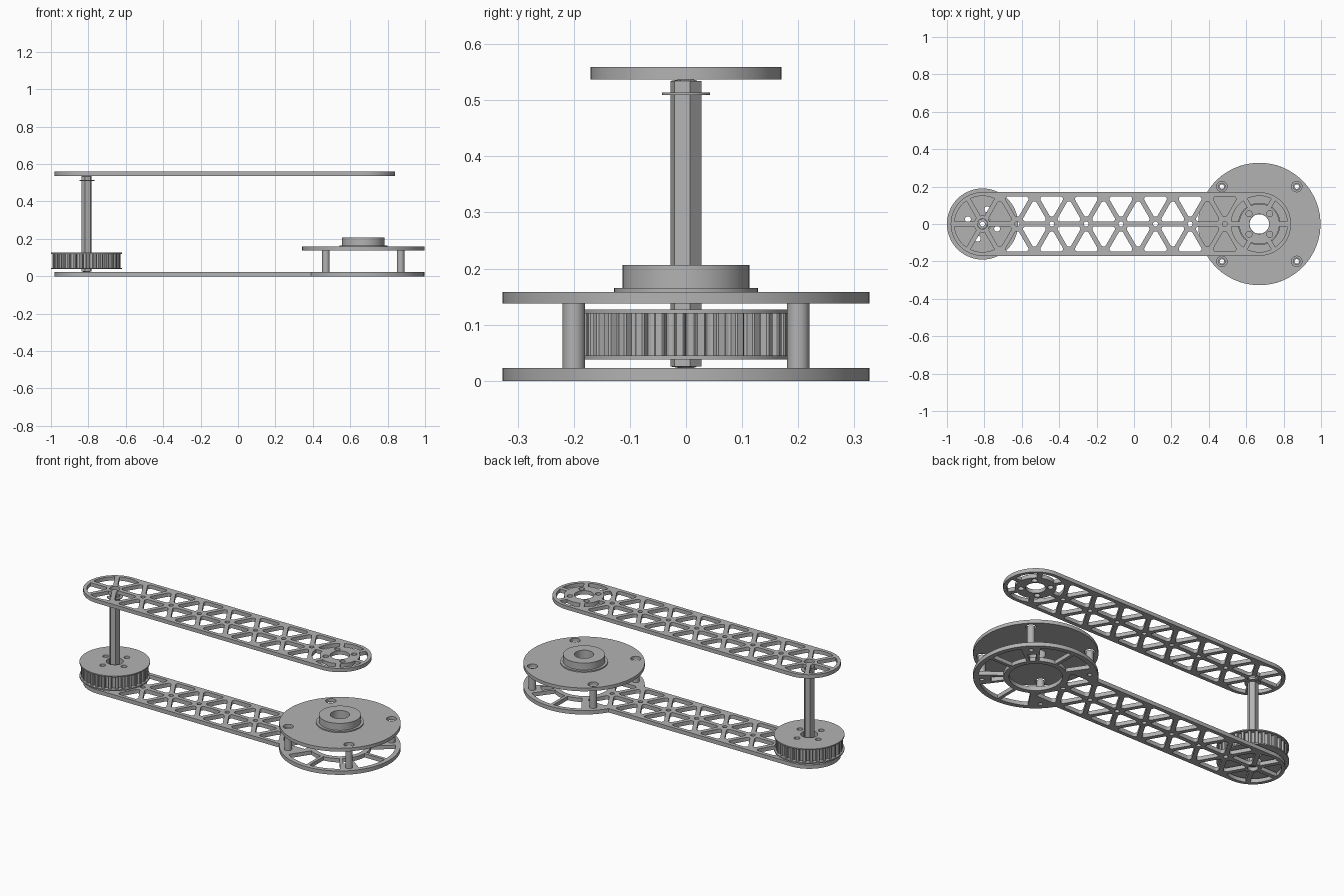
import bpy, bmesh
from math import sin, cos, tau, radians, asin, sqrt

if "Cube" in bpy.data.objects:
    bpy.data.objects.remove(bpy.data.objects["Cube"], do_unlink=True)

grey = bpy.data.materials.new("machined grey")
grey.use_nodes = True
grey.diffuse_color = (0.45, 0.45, 0.45, 1)
grey.node_tree.nodes["Principled BSDF"].inputs["Base Color"].default_value = (0.45, 0.45, 0.45, 1)

# Main layout
SHAFT_X, HUB_X = -0.81, 0.67
PITCH = (HUB_X - SHAFT_X) / 8
END_R, DISC_R, WEB = 0.17, 0.327, 0.0125


def arc(x, y, r, start, end, steps=24):
    """Points along an arc, angles in degrees."""
    angles = [radians(start + (end - start) * i / steps) for i in range(steps + 1)]
    return [(x + r * cos(a), y + r * sin(a)) for a in angles]


def circle(x, y, r, n=48):
    return arc(x, y, r, 0, 360, n)[:-1]


def pocket(x, y, direction):
    """Rounded triangular pocket of the lattice, pointing along direction."""
    rounding = 0.014
    reach = 2 * (PITCH / sqrt(12) - WEB - rounding)
    pts = []
    for d in (direction, direction + 120, direction + 240):
        a = radians(d)
        pts += arc(x + reach * cos(a), y + reach * sin(a), rounding, d - 60, d + 60, 6)
    return pts


def sector(x, r1, r2, start, end, web=WEB):
    """Slot between two radial webs."""
    a, b = (asin(web / r) * 360 / tau for r in (r1, r2))
    return arc(x, 0, r1, end - a, start + a, 12) + arc(x, 0, r2, start + b, end - b, 16)


def plate(name, z0, z1, loops):
    """Extrude a filled outline; the inner loops become holes."""
    curve = bpy.data.curves.new(name + " profile", "CURVE")
    curve.dimensions = "2D"
    curve.fill_mode = "BOTH"
    curve.extrude = (z1 - z0) / 2
    for loop in loops:
        spline = curve.splines.new("POLY")
        spline.points.add(len(loop) - 1)
        for p, (x, y) in zip(spline.points, loop):
            p.co = (x, y, 0, 1)
        spline.use_cyclic_u = True
    temp = bpy.data.objects.new(name + " temp", curve)
    bpy.context.collection.objects.link(temp)
    bpy.context.view_layer.update()
    graph = bpy.context.evaluated_depsgraph_get()
    mesh = bpy.data.meshes.new_from_object(temp.evaluated_get(graph))
    bpy.data.objects.remove(temp, do_unlink=True)
    bpy.data.curves.remove(curve)

    bm = bmesh.new()
    bm.from_mesh(mesh)
    bmesh.ops.remove_doubles(bm, verts=bm.verts, dist=0.00005)
    bmesh.ops.recalc_face_normals(bm, faces=bm.faces)
    bm.to_mesh(mesh)
    bm.free()
    mesh.name = name
    mesh.materials.clear()
    mesh.materials.append(grey)
    obj = bpy.data.objects.new(name, mesh)
    obj.location.z = (z0 + z1) / 2
    bpy.context.collection.objects.link(obj)
    bpy.ops.object.select_all(action="DESELECT")
    obj.select_set(True)
    bpy.context.view_layer.objects.active = obj
    bpy.ops.object.shade_smooth_by_angle(angle=radians(30))
    return obj


def lattice(last_up, last_down):
    """Shared arm cut-outs: lattice pockets, node holes and the rounded shaft end."""
    inner = PITCH / sqrt(12)
    loops = [circle(SHAFT_X, 0, 0.028)]
    for side in (1, -1):
        for k in range(last_up + 1):
            loops.append(pocket(SHAFT_X + (k + 0.5) * PITCH, side * inner, side * 90))
        for k in range(1, last_down + 1):
            loops.append(pocket(SHAFT_X + k * PITCH, side * inner * 2, -side * 90))
    for k in range(1, 8):
        loops.append(circle(SHAFT_X + k * PITCH, 0, 0.013, 20))
    for start in range(60, 300, 60):
        loops.append(sector(SHAFT_X, 0.045, END_R - 0.02, start, start + 60))
    return loops


# Upper arm with ring-shaped hub
outline = arc(SHAFT_X, 0, END_R, 90, 270, 32) + arc(HUB_X, 0, END_R, -90, 90, 32)
loops = [outline] + lattice(6, 7) + [circle(HUB_X, 0, 0.053)]
for i in range(6):
    loops.append(sector(HUB_X, 0.108, 0.15, i * 60, i * 60 + 60))
mount_holes = [(sx, sy) for sx in (1, -1) for sy in (1, -1)]
for sx, sy in mount_holes:
    loops.append(circle(HUB_X + sx * 0.055, sy * 0.055, 0.016, 24))
plate("upper_arm", 0.537, 0.559, loops)

# Lower arm merging into a large pierced disc
join = 180 - asin(END_R / DISC_R) * 360 / tau
outline = arc(SHAFT_X, 0, END_R, 90, 270, 32) + arc(HUB_X, 0, DISC_R, -join, join, 72)
loops = [outline] + lattice(6, 7) + [circle(HUB_X, 0, 0.14)]
for start, end in ((-37, 0), (0, 37), (53, 90), (90, 124), (-90, -53), (-124, -90)):
    loops.append(sector(HUB_X, 0.168, 0.3, start, end, 0.009))
for corner in (45, -45):
    loops.append(sector(HUB_X, 0.168, 0.235, corner - 8, corner + 8, 0.009))
for sx, sy in mount_holes:
    loops.append(circle(HUB_X + sx * 0.2, sy * 0.2, 0.012, 20))
plate("lower_arm", 0, 0.023, loops)

# Cover disc, stepped boss and standoffs
loops = [circle(HUB_X, 0, DISC_R, 96), circle(HUB_X, 0, 0.052)]
for sx, sy in mount_holes:
    loops.append(circle(HUB_X + sx * 0.2, sy * 0.2, 0.028, 32))
plate("cover_disc", 0.138, 0.158, loops)
plate("boss_flange", 0.158, 0.165, [circle(HUB_X, 0, 0.128, 64), circle(HUB_X, 0, 0.052)])
plate("boss", 0.165, 0.206, [circle(HUB_X, 0, 0.113, 64), circle(HUB_X, 0, 0.052)])
for sx, sy in mount_holes:
    x, y = HUB_X + sx * 0.2, sy * 0.2
    name = ("left" if sx > 0 else "right") + ("_back" if sy > 0 else "_front") + "_standoff"
    plate(name, 0.023, 0.138, [circle(x, y, 0.02, 32), circle(x, y, 0.012, 20)])


def pulley_holes():
    loops = [circle(SHAFT_X, 0, 0.046)]
    for i in range(4):
        a = radians(72 + 90 * i)
        loops.append(circle(SHAFT_X + 0.082 * cos(a), 0.082 * sin(a), 0.016, 20))
    return loops


# Toothed pulley between two flanges
TEETH = 30
teeth = []
for i in range(TEETH):
    for offset, r in ((0, 0.166), (0.12, 0.163), (0.3, 0.163), (0.42, 0.166),
                      (0.47, 0.178), (0.55, 0.181), (0.87, 0.181), (0.95, 0.178)):
        a = tau * (i + offset) / TEETH
        teeth.append((SHAFT_X + r * cos(a), r * sin(a)))
plate("pulley_teeth", 0.045, 0.12, [teeth] + pulley_holes())
for name, z in (("lower_pulley_flange", 0.038), ("upper_pulley_flange", 0.12)):
    plate(name, z, z + 0.007, [circle(SHAFT_X, 0, 0.19, 72)] + pulley_holes())

# Hexagonal shaft with a bored centre and chamfered ends
hexagon = arc(SHAFT_X, 0, 0.029, 15, 375, 6)[:-1]
shaft = plate("hex_shaft", 0.023, 0.537, [hexagon, circle(SHAFT_X, 0, 0.013, 20)])
for v in shaft.data.vertices:
    if (v.co.x - SHAFT_X) ** 2 + v.co.y ** 2 > 0.0005:
        v.co.z *= 0.99

# Retaining clip: an open ring around the shaft
clip = arc(SHAFT_X, 0, 0.043, -150, 150, 40) + arc(SHAFT_X, 0, 0.026, 150, -150, 40)
plate("retaining_clip", 0.509, 0.514, [clip])
